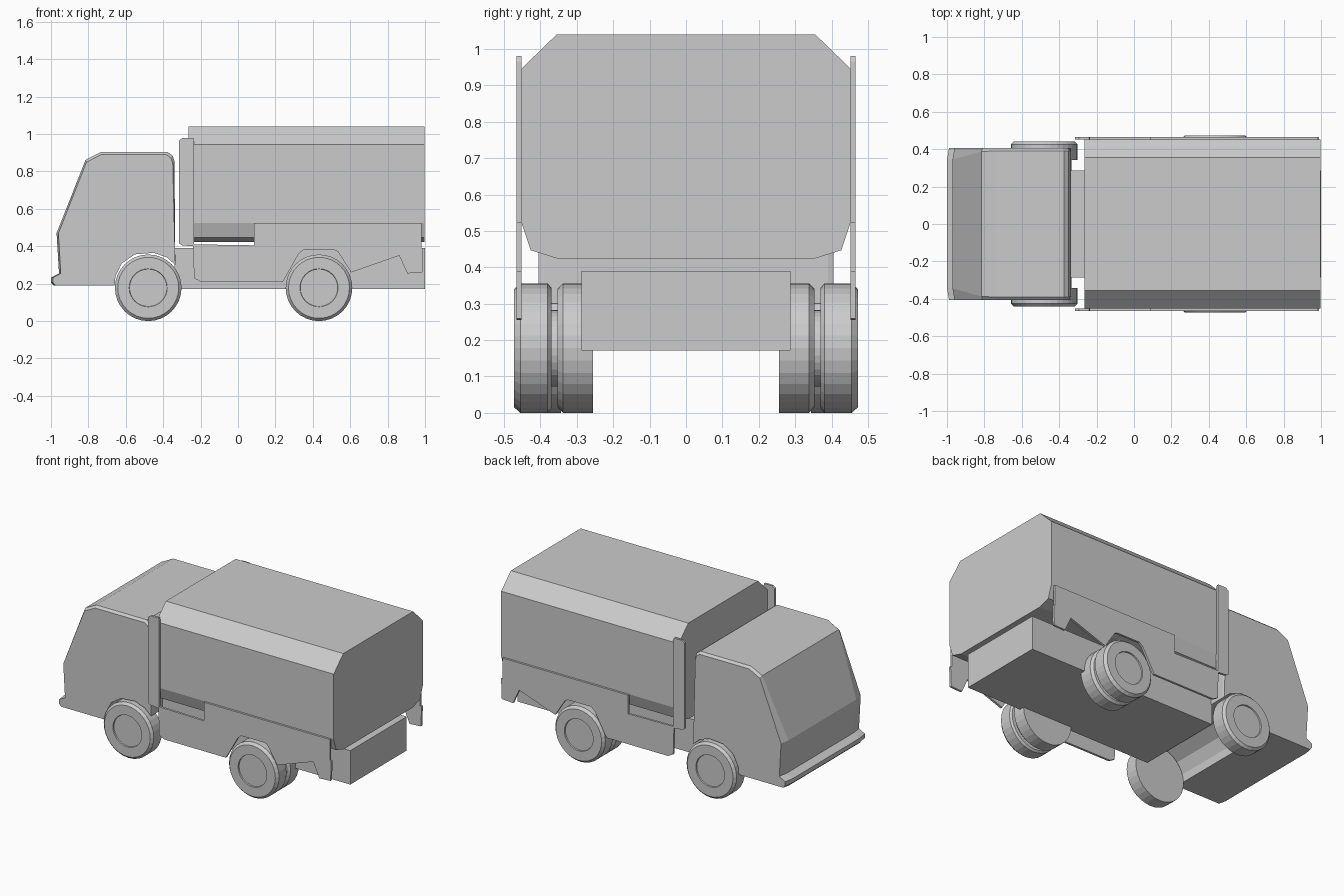
import bpy, bmesh, math

cube = bpy.data.objects.get("Cube")
if cube:
    bpy.data.objects.remove(cube, do_unlink=True)

grey = bpy.data.materials.new("plain_grey")
grey.use_nodes = True
grey.diffuse_color = (0.6, 0.6, 0.6, 1)
grey.node_tree.nodes["Principled BSDF"].inputs["Base Color"].default_value = (0.6, 0.6, 0.6, 1)


def loft(name, rings):
    """Join closed rings of equal length and cap both ends."""
    bm = bmesh.new()
    loops = [[bm.verts.new(p) for p in ring] for ring in rings]
    n = len(loops[0])
    for a, b in zip(loops, loops[1:]):
        for i in range(n):
            j = (i + 1) % n
            bm.faces.new((a[i], a[j], b[j], b[i]))
    bm.faces.new(loops[0][::-1])
    bm.faces.new(loops[-1])
    bmesh.ops.recalc_face_normals(bm, faces=bm.faces)
    mesh = bpy.data.meshes.new(name)
    bm.to_mesh(mesh)
    bm.free()
    mesh.materials.append(grey)
    obj = bpy.data.objects.new(name, mesh)
    bpy.context.collection.objects.link(obj)
    return obj


def side_prism(name, profile, y0, y1):
    """Extrude an (x, z) outline across y."""
    return loft(name, [[(x, y, z) for x, z in profile] for y in (y0, y1)])


def lathe(name, x, z, side, profile, sides=32):
    """Turn (radius, y) steps around an axle along y."""
    angles = [2 * math.pi * i / sides for i in range(sides)]
    return loft(name, [[(x + r * math.cos(a), side * y, z + r * math.sin(a))
                        for a in angles] for r, y in profile])


# Cab: side outline (x, z, half width), bevelled in towards the side faces
shell = [(-0.34, 0.855, 0.39), (-0.35, 0.885, 0.39), (-0.375, 0.903, 0.39),
         (-0.735, 0.903, 0.39), (-0.815, 0.862, 0.388), (-0.97, 0.47, 0.345),
         (-0.957, 0.255, 0.345), (-1.0, 0.232, 0.34), (-1.0, 0.205, 0.34),
         (-0.985, 0.19, 0.36)]
arch = [(-0.66, 0.19), (-0.655, 0.24), (-0.62, 0.31), (-0.55, 0.357),
        (-0.45, 0.365), (-0.38, 0.34), (-0.335, 0.3)]
edge = [(x, y, z) for x, z, y in shell] + [(x, 0.39, z) for x, z in arch]
face = [(-0.64 + 0.97 * (x + 0.64), 0.405, 0.45 + 0.97 * (z - 0.45) if z > 0.3 else z)
        for x, z, y in shell] + [(x, 0.405, z) for x, z in arch]
flip = lambda ring: [(x, -y, z) for x, y, z in ring]
loft("cab", [face, edge, flip(edge), flip(face)])

# Chassis
side_prism("chassis", [(-0.34, 0.172), (1, 0.172), (1, 0.39), (-0.34, 0.39)], -0.287, 0.287)

# Cargo body with chamfered roof and floor
half = [(0.355, 1.04), (0.453, 0.945), (0.453, 0.525), (0.427, 0.447), (0.35, 0.423)]
section = half + [(-y, z) for y, z in reversed(half)]
loft("cargo_body", [[(x, y, z) for y, z in section] for x in (-0.265, 0.998)])

# Side skirts with front posts and wheel cutouts
skirt = [(-0.315, 0.415), (-0.315, 0.965), (-0.295, 0.98), (-0.24, 0.98),
         (-0.235, 0.965), (-0.235, 0.41), (0.085, 0.405), (0.085, 0.525),
         (0.98, 0.525), (0.98, 0.39), (0.99, 0.39), (0.985, 0.26), (0.905, 0.255),
         (0.862, 0.35), (0.605, 0.26), (0.535, 0.37), (0.515, 0.38),
         (0.35, 0.38), (0.325, 0.36), (0.24, 0.21), (-0.2, 0.21),
         (-0.235, 0.23), (-0.24, 0.4), (-0.3, 0.405)]

R = 0.178
for label, s in (("left", 1), ("right", -1)):
    side_prism(f"{label}_side_skirt", skirt, s * 0.452, s * 0.466)

    # Front wheel, with a shallow hub recess
    lathe(f"{label}_front_wheel", -0.48, R, s,
          [(R, 0.343), (R, 0.425), (R - 0.015, 0.44), (0.102, 0.44), (0.1, 0.432)])

    # Twin rear wheel with a groove between the tyres
    lathe(f"{label}_rear_wheel", 0.433, R, s,
          [(R, 0.255), (R, 0.338), (R - 0.015, 0.353), (0.105, 0.353),
           (0.105, 0.37), (R - 0.012, 0.37), (R, 0.38), (R, 0.455),
           (R - 0.015, 0.472), (0.102, 0.472), (0.1, 0.464)])
